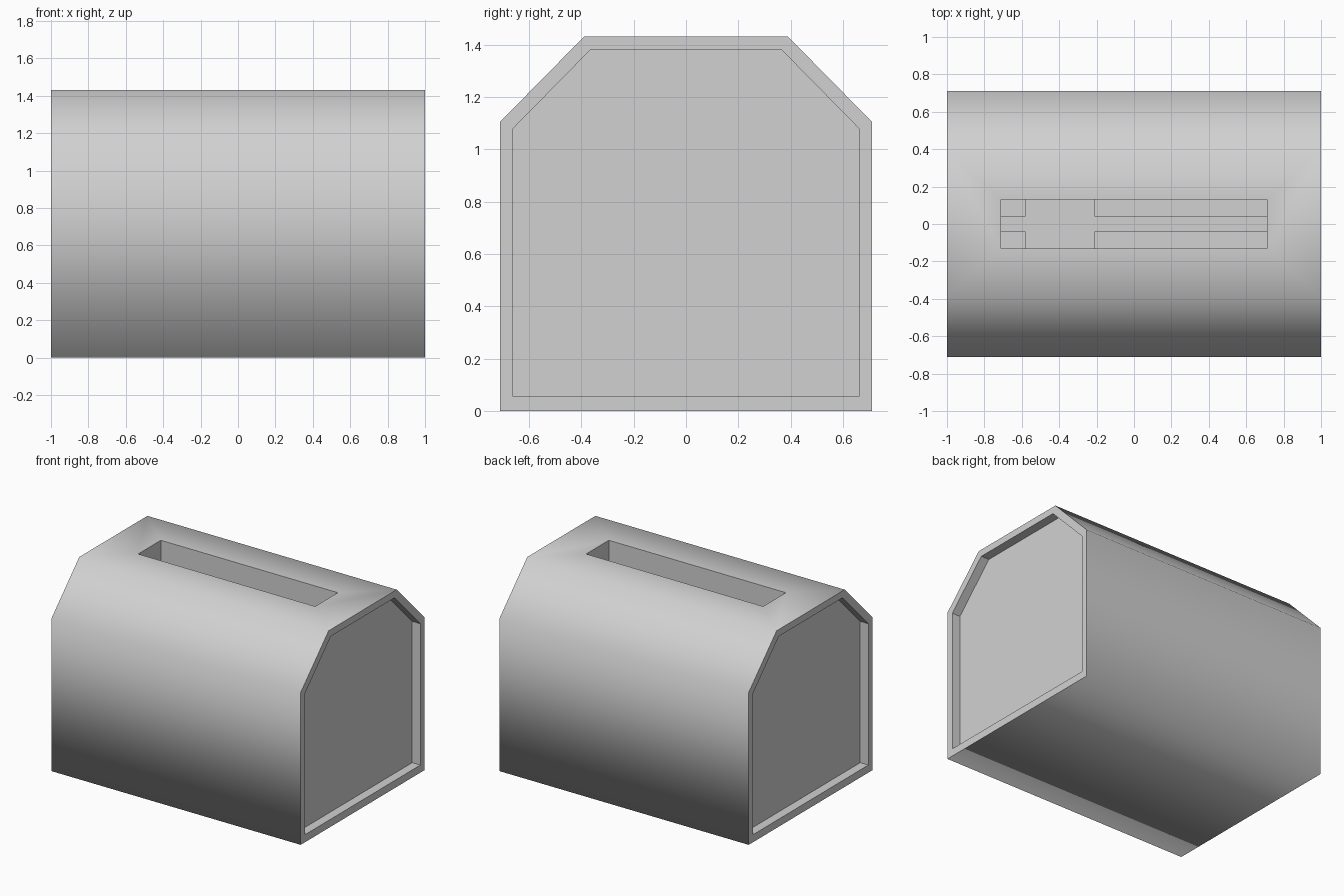
import bpy
import bmesh

cube = bpy.data.objects.get("Cube")
if cube:
    bpy.data.objects.remove(cube, do_unlink=True)

# Single grey finish
grey = bpy.data.materials.new("light_grey")
grey.use_nodes = True
colour = (0.64, 0.64, 0.64, 1)
grey.diffuse_color = colour
grey.node_tree.nodes["Principled BSDF"].inputs["Base Color"].default_value = colour

TOP, HALF, RECESS = 1.43, 1.0, 0.065
SLOT_FLOOR, CROSS_FLOOR = 1.1, 1.0


def mirrored(half):
    """Close a half profile (y, z) by mirroring it across y = 0."""
    return half + [(-y, z) for y, z in reversed(half)]


outer = mirrored([(0.71, 0), (0.71, 1.105), (0.39, TOP)])
inner = mirrored([(0.66, 0.055), (0.66, 1.08), (0.365, 1.38)])
xs = [-0.71, -0.58, -0.21, 0.71]
ys = [-0.13, -0.04, 0.04, 0.13]

bm = bmesh.new()
shell = bm.faces.layers.int.new("shell")


def face(points, is_shell=False):
    f = bm.faces.new([bm.verts.new(p) for p in points])
    f[shell] = int(is_shell)
    f.smooth = True


def ring_at(profile, x):
    return [(x, y, z) for y, z in profile]


# Long outer walls, leaving out the top
left, right = ring_at(outer, -HALF), ring_at(outer, HALF)
count = len(outer)
for i in range(count):
    j = (i + 1) % count
    if outer[i][1] != TOP or outer[j][1] != TOP:
        face([left[i], left[j], right[j], right[i]], True)

# Top frame around the slot
for s in (-1, 1):
    face([(-HALF, s * 0.39, TOP), (HALF, s * 0.39, TOP)]
         + [(x, s * ys[-1], TOP) for x in reversed(xs)], True)
    face([(s * HALF, -0.39, TOP), (s * HALF, 0.39, TOP)]
         + [(s * xs[-1], y, TOP) for y in reversed(ys)], True)

# End rims, recess walls and end panels
for s in (-1, 1):
    rim = ring_at(outer, s * HALF)
    lip = ring_at(inner, s * HALF)
    panel = ring_at(inner, s * (HALF - RECESS))
    for i in range(count):
        j = (i + 1) % count
        face([rim[i], rim[j], lip[j], lip[i]])
        face([lip[i], lip[j], panel[j], panel[i]])
    face(panel)


# Slot with a cross-shaped sunken floor
def level(i, j):
    if not (0 <= i < 3 and 0 <= j < 3):
        return TOP
    return CROSS_FLOOR if i == 1 or j == 1 else SLOT_FLOOR


for i in range(3):
    for j in range(3):
        z = level(i, j)
        x0, x1, y0, y1 = xs[i], xs[i + 1], ys[j], ys[j + 1]
        face([(x0, y0, z), (x1, y0, z), (x1, y1, z), (x0, y1, z)])
        sides = [(-1, 0, (x0, y0), (x0, y1)), (1, 0, (x1, y0), (x1, y1)),
                 (0, -1, (x0, y0), (x1, y0)), (0, 1, (x0, y1), (x1, y1))]
        for di, dj, a, b in sides:
            h = level(i + di, j + dj)
            if h > z:
                face([(*a, z), (*b, z), (*b, h), (*a, h)])

bmesh.ops.remove_doubles(bm, verts=bm.verts[:], dist=0.0005)
bmesh.ops.recalc_face_normals(bm, faces=bm.faces[:])

# The outer shell shades smoothly; rims, recesses and slot stay crisp
for e in bm.edges:
    e.smooth = all(f[shell] for f in e.link_faces)

mesh = bpy.data.meshes.new("slotted_box_body")
bm.to_mesh(mesh)
bm.free()
mesh.materials.append(grey)
body = bpy.data.objects.new("slotted_box_body", mesh)
bpy.context.collection.objects.link(body)
